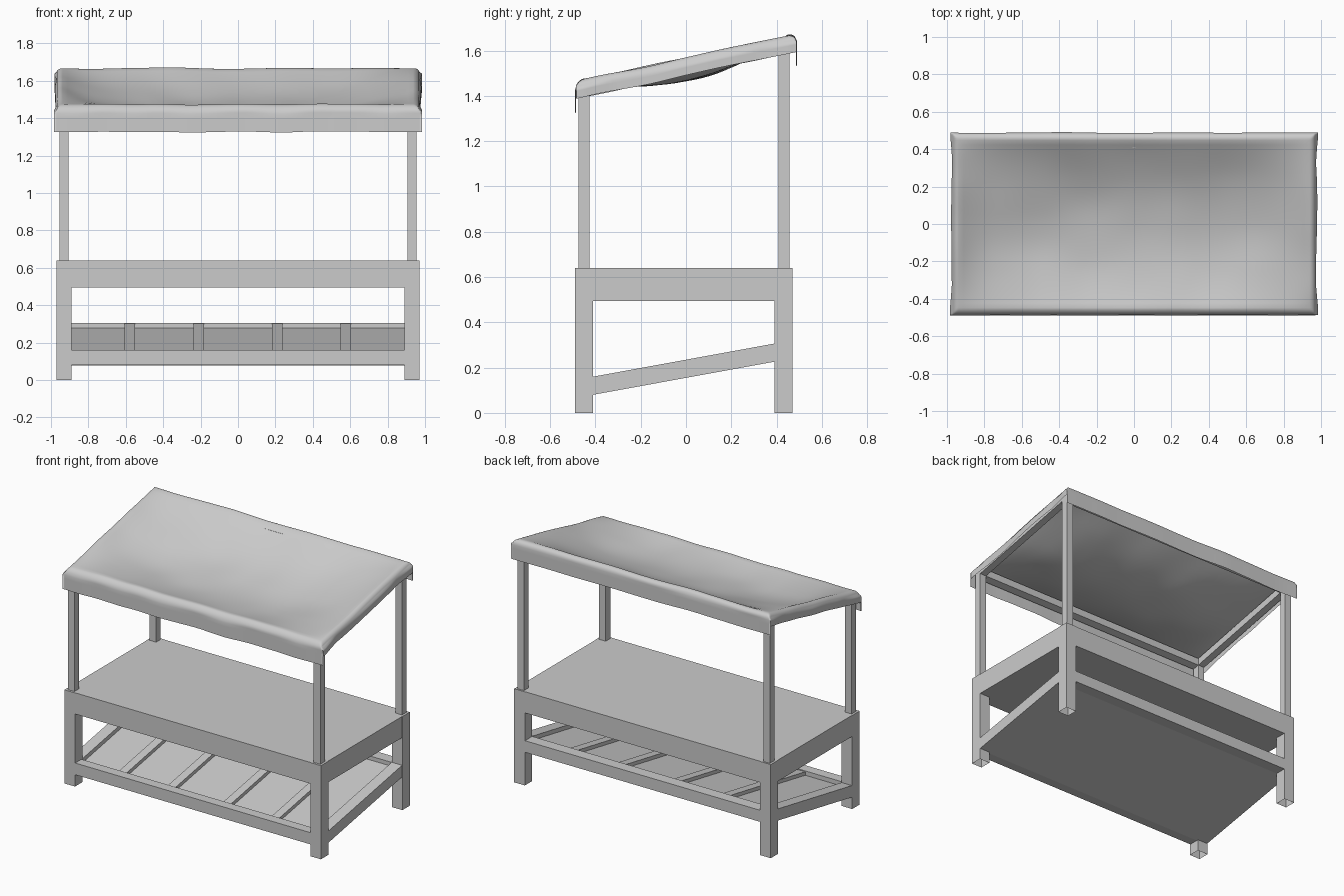
import bpy, bmesh, math
from mathutils import Vector, noise

if "Cube" in bpy.data.objects:
    bpy.data.objects.remove(bpy.data.objects["Cube"])


def make_object(name, bm):
    bmesh.ops.recalc_face_normals(bm, faces=bm.faces)
    mesh = bpy.data.meshes.new(name)
    bm.to_mesh(mesh)
    bm.free()
    ob = bpy.data.objects.new(name, mesh)
    bpy.context.collection.objects.link(ob)
    return ob


def box(name, x, y, z, slope=0.0, open_bottom=False):
    """Box from ranges; slope shears it upward along y."""
    bm = bmesh.new()
    bmesh.ops.create_cube(bm, size=1)
    for v in bm.verts:
        px, py, pz = (r[0] if c < 0 else r[1] for r, c in zip((x, y, z), v.co))
        v.co = (px, py, pz + slope * (py - y[0]))
    if open_bottom:
        bmesh.ops.delete(bm, geom=[min(bm.faces, key=lambda f: f.calc_center_median().z)],
                         context='FACES_ONLY')
    return make_object(name, bm)


def sides(r):
    """A range and its mirror image."""
    return (("left", (-r[1], -r[0])), ("right", r))


# Counter legs and canopy posts
for side, xr in sides((0.89, 0.97)):
    box(side + "_front_leg", xr, (-0.49, -0.41), (0, 0.64), open_bottom=True)
    box(side + "_back_leg", xr, (0.39, 0.47), (0, 0.64), open_bottom=True)
for side, xr in sides((0.905, 0.955)):
    box(side + "_front_post", xr, (-0.475, -0.425), (0.64, 1.44))
    box(side + "_back_post", xr, (0.408, 0.458), (0.64, 1.63))

# Counter slab
box("counter_top", (-0.968, 0.968), (-0.488, 0.468), (0.495, 0.64))

# Tilted display shelf: rails, base panel and dividers
TILT = 0.1825
shelf_z = lambda y: 0.08 + TILT * (y + 0.41)
box("shelf_front_rail", (-0.89, 0.89), (-0.488, -0.42), (0.08, 0.16))
box("shelf_back_rail", (-0.89, 0.89), (0.39, 0.468), (0.226, 0.305))
for side, xr in sides((0.89, 0.968)):
    box(f"shelf_{side}_rail", xr, (-0.41, 0.39), (0.08, 0.16), TILT)
box("shelf_panel", (-0.89, 0.89), (-0.42, 0.39), (shelf_z(-0.42), shelf_z(-0.42) + 0.052), TILT)
for i, cx in enumerate((-0.58, -0.21, 0.21, 0.575)):
    box(f"shelf_divider_{i + 1}", (cx - 0.028, cx + 0.028), (-0.42, 0.39),
        (shelf_z(-0.42) + 0.04, shelf_z(-0.42) + 0.076), TILT)

# Canopy frame beams
PITCH = 0.212
roof_z = lambda y: 1.57 + PITCH * y
for part, y0 in (("front", -0.475), ("back", 0.408)):
    z = roof_z(y0)
    box(f"canopy_{part}_beam", (-0.905, 0.905), (y0, y0 + 0.05), (z - 0.07, z - 0.02), PITCH)
for side, xr in sides((0.905, 0.955)):
    z = roof_z(-0.425)
    box(f"canopy_{side}_beam", xr, (-0.425, 0.408), (z - 0.07, z - 0.02), PITCH)


# Draped cloth: flat top, rounded shoulders, hanging hems, sagging middle
def drape_profile(half, radius, drop, n):
    flat = half - radius
    edge = [(flat + radius * math.sin(a), radius * (1 - math.cos(a)))
            for a in (math.pi / 12 * k for k in range(1, 7))]
    edge += [(half, radius + (drop - radius) * k / 4) for k in range(1, 5)]
    top = [(flat * (2 * i / n - 1), 0.0) for i in range(n + 1)]
    return [(-p, d) for p, d in reversed(edge)] + top + edge


bm = bmesh.new()
rows = []
for y, dy in drape_profile(0.488, 0.04, 0.14, 36):
    row = []
    for x, dx in drape_profile(0.972, 0.035, 0.08, 72):
        X, Y = min(abs(x) / 0.94, 1), min(abs(y) / 0.45, 1)
        sag = 0.105 * (1 - X ** 4) * (1 - Y ** 2)
        wave = noise.noise(Vector((x * 4, y * 4, 1.3)))
        drop = max(dx, dy)
        z = roof_z(y) - drop - sag + 0.008 * wave * (1 - X ** 6 * Y ** 6)
        if dx > 0.03:  # side hems pull in at the middle and flare at the corners
            x += math.copysign(0.016 * Y ** 3 - 0.006, x) + 0.006 * wave
        row.append(bm.verts.new((x, y + (0.004 * wave if dy > 0.03 else 0), z)))
    rows.append(row)
for a, b in zip(rows, rows[1:]):
    for i in range(len(a) - 1):
        bm.faces.new((a[i], a[i + 1], b[i + 1], b[i]))
cloth = make_object("canopy_cloth", bm)
for p in cloth.data.polygons:
    p.use_smooth = True
